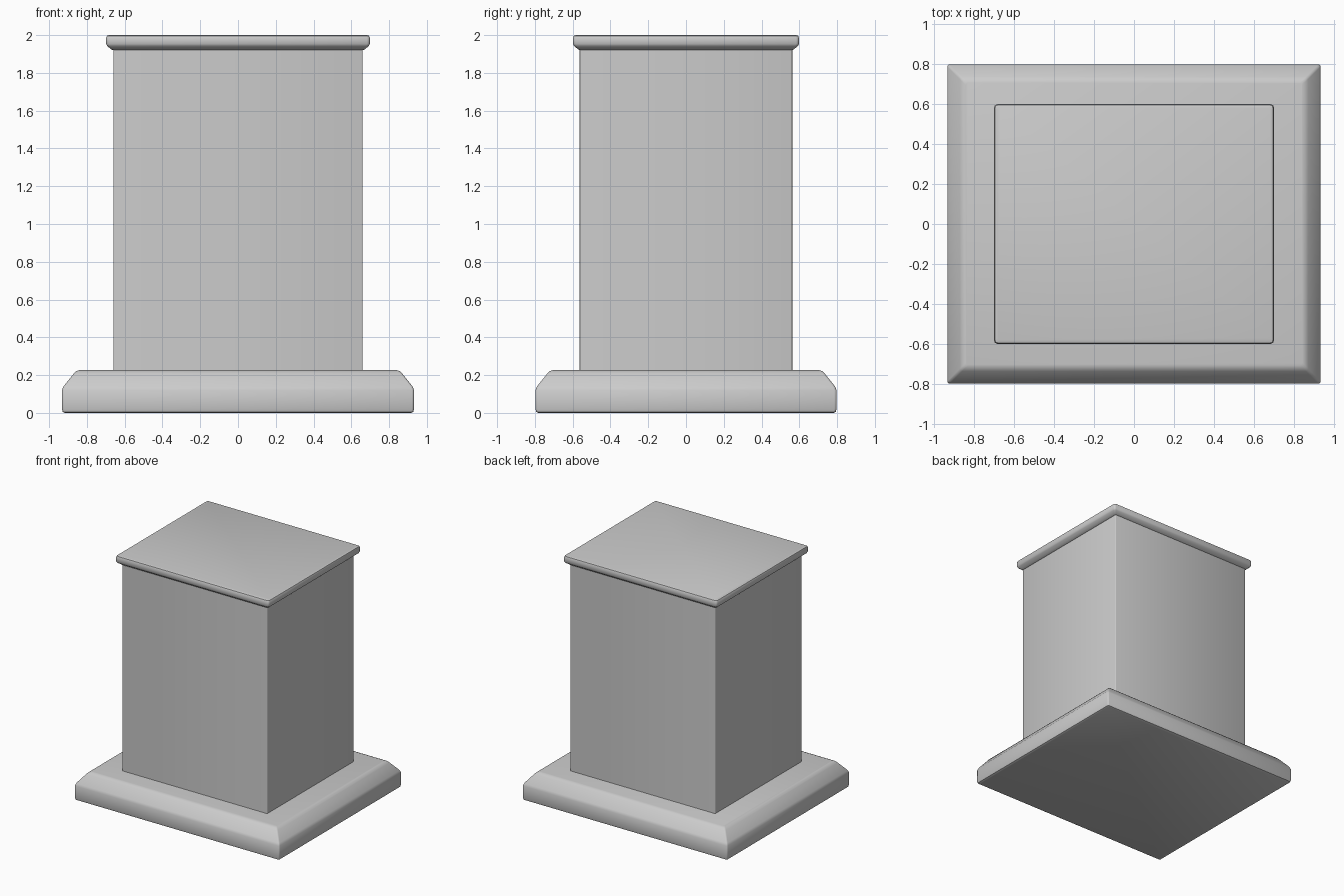
import bpy, bmesh, math

if "Cube" in bpy.data.objects:
    bpy.data.objects.remove(bpy.data.objects["Cube"])


def ring_points(hx, hy, r, z, seg=2):
    """Rectangle outline with small rounded corners."""
    pts = []
    for k, (sx, sy) in enumerate([(1, 1), (-1, 1), (-1, -1), (1, -1)]):
        for i in range(seg + 1):
            a = math.pi / 2 * (k + i / seg)
            pts.append((sx * (hx - r) + r * math.cos(a),
                        sy * (hy - r) + r * math.sin(a), z))
    return pts


def moulded_block(name, hx, hy, r, profile):
    """Loft a rectangular block through (inset, height) profile points."""
    bm = bmesh.new()
    rings = [[bm.verts.new(p) for p in ring_points(hx - d, hy - d, r, z)]
             for d, z in profile]
    n = len(rings[0])
    for low, high in zip(rings, rings[1:]):
        for i in range(n):
            j = (i + 1) % n
            bm.faces.new((low[i], low[j], high[j], high[i]))
    bm.faces.new(rings[0][::-1])
    bm.faces.new(rings[-1])
    mesh = bpy.data.meshes.new(name)
    bm.to_mesh(mesh)
    bm.free()
    obj = bpy.data.objects.new(name, mesh)
    bpy.context.collection.objects.link(obj)
    bpy.ops.object.select_all(action='DESELECT')
    obj.select_set(True)
    bpy.context.view_layer.objects.active = obj
    bpy.ops.object.shade_smooth_by_angle(angle=math.radians(46))
    return obj


# Plinth with sloped, softened upper edge
moulded_block("plinth", 0.932, 0.797, 0.012, [
    (0.016, 0.0), (0.004, 0.006), (0.0, 0.02), (0.0, 0.12), (0.008, 0.14),
    (0.062, 0.208), (0.074, 0.22), (0.092, 0.226)])

# Plain rectangular shaft
moulded_block("shaft", 0.66, 0.563, 0.006, [(0.0, 0.215), (0.0, 1.93)])

# Overhanging cap slab with flared underside
moulded_block("cap", 0.698, 0.598, 0.015, [
    (0.038, 1.92), (0.028, 1.924), (0.006, 1.942), (0.0, 1.953),
    (0.0, 1.985), (0.004, 1.996), (0.014, 2.0)])
